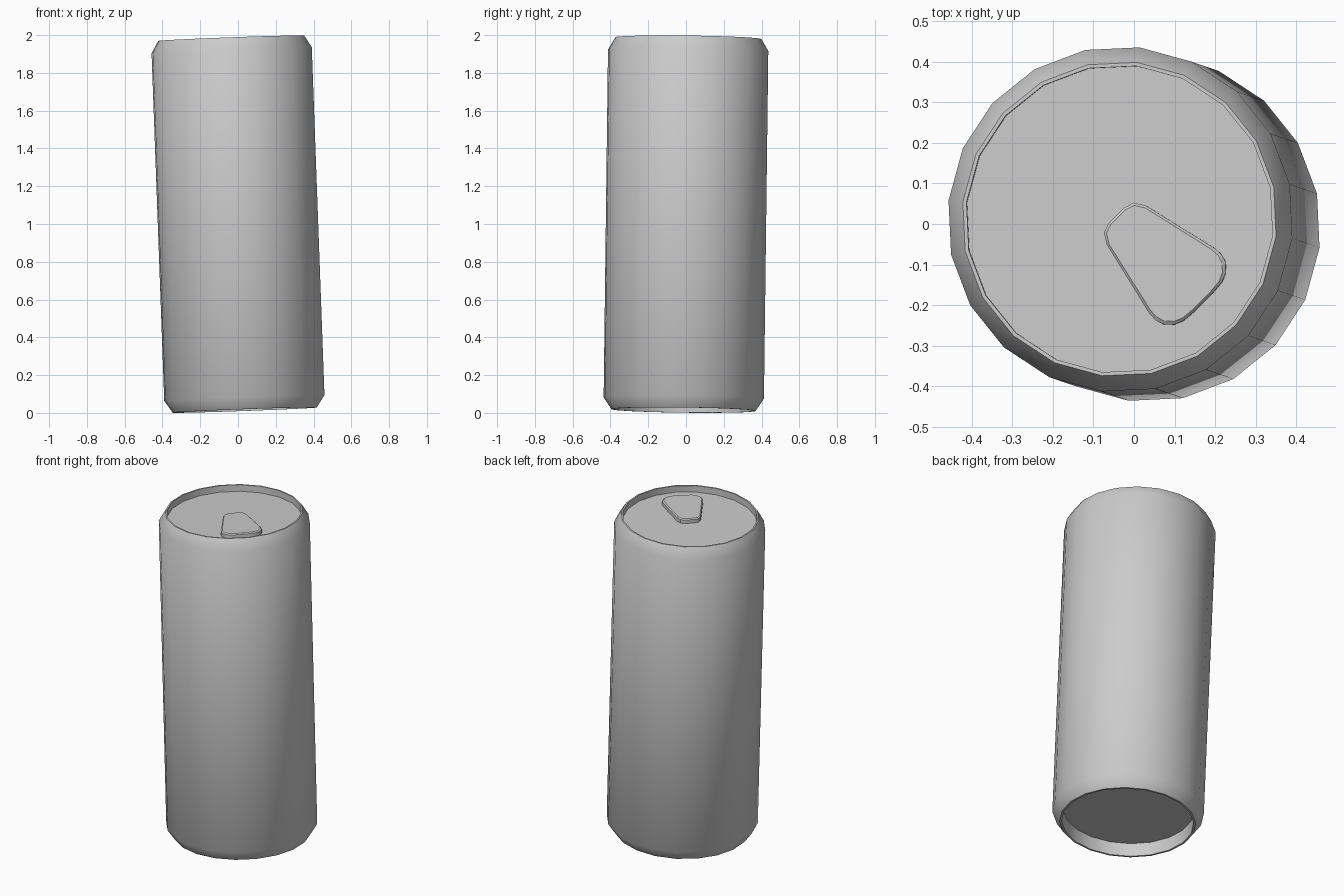
import bpy, bmesh, math
from mathutils import Matrix, Vector

if "Cube" in bpy.data.objects:
    bpy.data.objects.remove(bpy.data.objects["Cube"])

SIDES = 20
TURN = math.radians(11.7)
H = 1.97          # length along the tilted axis
LID = H - 0.04    # recessed lid level

# The whole can leans slightly
axis = Vector((-0.0365, 0.0125, 1)).normalized()
lean = (Matrix.Translation((0.036, -0.0125, 0.015))
        @ Vector((0, 0, 1)).rotation_difference(axis).to_matrix().to_4x4())


def loft(name, rings, angle):
    """Skin a stack of point rings and cap both ends."""
    bm = bmesh.new()
    loops = [[bm.verts.new(p) for p in ring] for ring in rings]
    n = len(loops[0])
    for a, b in zip(loops, loops[1:]):
        for i in range(n):
            j = (i + 1) % n
            bm.faces.new((a[i], a[j], b[j], b[i]))
    bm.faces.new(loops[0])
    bm.faces.new(loops[-1])
    bmesh.ops.recalc_face_normals(bm, faces=bm.faces)
    bm.transform(lean)
    mesh = bpy.data.meshes.new(name)
    bm.to_mesh(mesh)
    bm.free()
    ob = bpy.data.objects.new(name, mesh)
    bpy.context.collection.objects.link(ob)
    bpy.ops.object.select_all(action='DESELECT')
    ob.select_set(True)
    bpy.context.view_layer.objects.active = ob
    bpy.ops.object.shade_smooth_by_angle(angle=math.radians(angle))
    return ob


def circle(r, z):
    return [(r * math.cos(TURN + i * math.tau / SIDES),
             r * math.sin(TURN + i * math.tau / SIDES), z) for i in range(SIDES)]


# Can body: recessed base, rims, shoulders and recessed lid
profile = [(0.368, 0.08), (0.372, 0.0), (0.384, 0.0), (0.427, 0.064),
           (0.427, H - 0.064), (0.389, H), (0.380, H), (0.380, LID)]
loft("can_body", [circle(r, z) for r, z in profile], 40)

# Pull tab: half outline (along, across), mirrored
half = [(-0.045, 0.026), (-0.037, 0.052), (-0.011, 0.068), (0.184, 0.114),
        (0.207, 0.115), (0.226, 0.109), (0.246, 0.091), (0.256, 0.067), (0.259, 0.030)]
outline = half + [(u, -w) for u, w in reversed(half)]
lid_centre = lean @ Vector((0, 0, LID))


def tab_ring(inset, z):
    ring = []
    mid, k = 0.107, 0.707
    for u, w in outline:
        u = mid + (u - mid) * (1 - inset / 0.152)
        v = w * (1 - inset / 0.09) - 0.015
        ring.append((k * (u + v) - lid_centre.x, k * (v - u) - lid_centre.y, z))
    return ring


loft("pull_tab", [tab_ring(0, LID - 0.002), tab_ring(0, LID + 0.022),
                  tab_ring(0.006, LID + 0.028)], 30)
